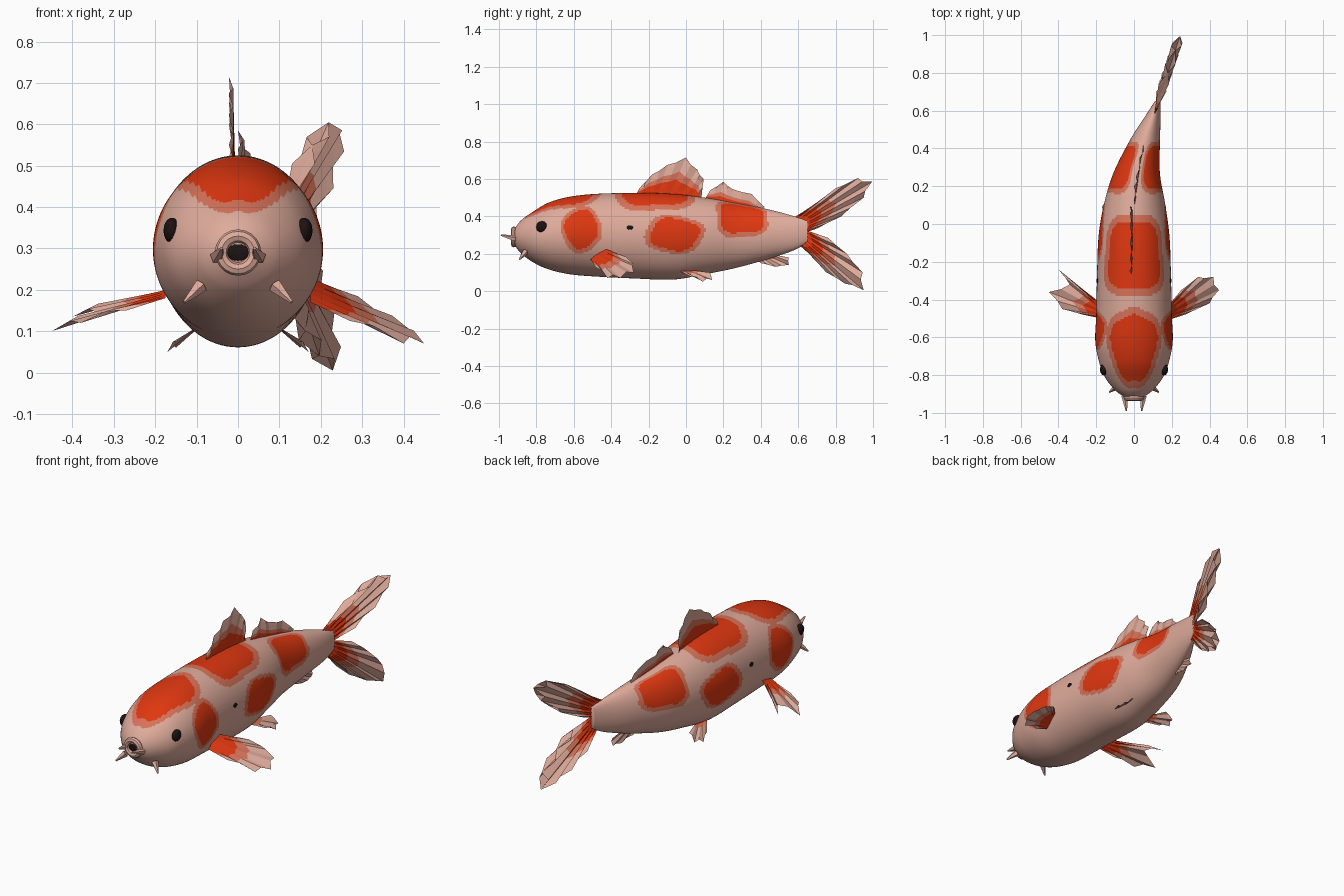
import bpy, bmesh, math
from mathutils import Vector

cube = bpy.data.objects.get("Cube")
if cube:
    bpy.data.objects.remove(cube, do_unlink=True)


def material(name, rgb):
    m = bpy.data.materials.new(name)
    m.use_nodes = True
    m.diffuse_color = (*rgb, 1)
    m.node_tree.nodes["Principled BSDF"].inputs["Base Color"].default_value = (*rgb, 1)
    return m


PINK = material("pale pink", (0.74, 0.41, 0.33))
BLUSH = material("blush edge", (0.68, 0.17, 0.10))
ORANGE = material("orange", (0.74, 0.038, 0.005))
BLACK = material("black", (0.012, 0.006, 0.006))
SKIN = (PINK, BLUSH, ORANGE)


def finish(name, bm, mats, smooth=False):
    bmesh.ops.recalc_face_normals(bm, faces=bm.faces)
    mesh = bpy.data.meshes.new(name)
    bm.to_mesh(mesh)
    bm.free()
    for m in mats:
        mesh.materials.append(m)
    mesh.polygons.foreach_set("use_smooth", [smooth] * len(mesh.polygons))
    obj = bpy.data.objects.new(name, mesh)
    bpy.context.collection.objects.link(obj)
    return obj


# Body stations: y, centre x, half width, bottom z, top z
STATIONS = [
    (-0.92, 0, 0.045, 0.25, 0.33), (-0.88, 0, 0.10, 0.20, 0.38),
    (-0.81, 0, 0.155, 0.15, 0.43), (-0.73, 0, 0.185, 0.115, 0.475),
    (-0.62, 0, 0.205, 0.09, 0.505), (-0.48, 0, 0.20, 0.078, 0.52),
    (-0.28, 0, 0.196, 0.068, 0.525), (-0.07, 0, 0.188, 0.062, 0.52),
    (0.10, 0.003, 0.163, 0.09, 0.50), (0.27, 0.014, 0.123, 0.125, 0.47),
    (0.45, 0.06, 0.078, 0.175, 0.435), (0.58, 0.103, 0.038, 0.22, 0.40),
    (0.65, 0.125, 0.015, 0.26, 0.38),
]


def station(t):
    """Smooth curve through the stations; t runs from 0 to 1."""
    s = t * (len(STATIONS) - 1)
    i = min(int(s), len(STATIONS) - 2)
    f = s - i
    p = [STATIONS[min(max(i + k, 0), len(STATIONS) - 1)] for k in (-1, 0, 1, 2)]
    return [0.5 * (2 * b + (c - a) * f + (2 * a - 5 * b + 4 * c - d) * f ** 2
                   + (3 * b - a - 3 * c + d) * f ** 3) for a, b, c, d in zip(*p)]


# Patches: y, degrees from the top of the back, y radius, degree radius
PATCHES = [(-0.65, 0, 0.185, 38), (-0.17, 0, 0.195, 48), (-0.56, 80, 0.09, 30),
           (-0.06, 87, 0.135, 23), (0.30, 52, 0.125, 37)]


def patch_index(y, deg):
    nearest = 9
    for n, (py, pd, ry, rd) in enumerate(PATCHES):
        u, v = (y - py) / ry, (deg - pd) / rd
        wobble = 0.07 * math.sin(4 * math.atan2(v, u) + n * 2)
        nearest = min(nearest, (abs(u) ** 2.4 + abs(v) ** 2.4) ** 0.417 + wobble)
    return 2 if nearest < 0.95 else 1 if nearest < 1.16 else 0


RINGS, SIDES = 200, 120
bm = bmesh.new()
rings = []
for r in range(RINGS + 1):
    y, cx, w, lo, hi = station(r / RINGS)
    ring = []
    for k in range(SIDES):
        a = 2 * math.pi * k / SIDES
        ring.append(bm.verts.new((cx + w * math.sin(a), y,
                                  (lo + hi) / 2 + (hi - lo) / 2 * math.cos(a))))
    rings.append(ring)
for r in range(RINGS):
    y = station((r + 0.5) / RINGS)[0]
    for k in range(SIDES):
        j = (k + 1) % SIDES
        f = bm.faces.new((rings[r][k], rings[r][j], rings[r + 1][j], rings[r + 1][k]))
        deg = 360 * (k + 0.5) / SIDES
        f.material_index = patch_index(y, min(deg, 360 - deg))
bm.faces.new(rings[0])
bm.faces.new(rings[-1])
finish("body", bm, SKIN, True)


def fin(name, root_a, root_b, rim, pleat, orange=0.4, notch=0.04):
    """Pleated fan from a root line to a notched rim, coloured root to tip."""
    root_a, root_b, pleat = Vector(root_a), Vector(root_b), Vector(pleat)
    rim = [Vector(p) for p in rim]
    tips = []
    for i, p in enumerate(rim):
        tips.append(p)
        if i + 1 < len(rim):
            tips.append((p + rim[i + 1]) / 2)
    levels = (0, orange / 2, orange, orange + 0.2, 0.85, 1)
    bm = bmesh.new()
    rays = []
    for i, tip in enumerate(tips):
        base = root_a.lerp(root_b, i / (len(tips) - 1))
        if i % 2:
            tip = tip.lerp(base, notch) + pleat
        rays.append([bm.verts.new(base.lerp(tip, s)) for s in levels])
    for a, b in zip(rays, rays[1:]):
        for s in range(len(levels) - 1):
            f = bm.faces.new((a[s], b[s], b[s + 1], a[s + 1]))
            f.material_index = 2 if levels[s + 1] <= orange else 1 if s == 2 else 0
    return finish(name, bm, SKIN)


def at_x(x, pairs):
    return [(x, y, z) for y, z in pairs]


def swept(pairs):
    """Tail points follow the bend of the body towards the left."""
    return [(0.12 + 0.33 * (y - 0.62), y, z) for y, z in pairs]


# Fins on the back
fin("dorsal_fin", (-0.01, -0.27, 0.51), (-0.005, 0.08, 0.49),
    at_x(-0.022, [(-0.25, 0.55), (-0.18, 0.625), (-0.1, 0.675), (0, 0.715),
                  (0.06, 0.65), (0.095, 0.60), (0.085, 0.52)]), (0.01, 0, 0), 0.45)
fin("rear_dorsal_fin", (0.005, 0.10, 0.49), (0.045, 0.40, 0.43),
    [(0, 0.13, 0.54), (0, 0.20, 0.585), (0.01, 0.25, 0.545),
     (0.03, 0.35, 0.52), (0.05, 0.42, 0.45)], (0.01, 0, 0), 0.3)

# Forked tail, each lobe a pair of leaves that meet along the rim
for leaf, spread in (("left", 0.025), ("right", -0.03)):
    fin(leaf + "_upper_tail_leaf", (0.105, 0.57, 0.39), (0.125, 0.63, 0.31),
        swept([(0.70, 0.47), (0.80, 0.55), (0.92, 0.605), (0.995, 0.585),
               (0.95, 0.50), (0.83, 0.40), (0.70, 0.335)]), (spread, 0, 0), 0.32)
    fin(leaf + "_lower_tail_leaf", (0.125, 0.63, 0.33), (0.115, 0.60, 0.25),
        swept([(0.76, 0.285), (0.86, 0.20), (0.945, 0.10), (0.95, 0.005),
               (0.85, 0.04), (0.75, 0.10), (0.66, 0.20)]), (spread, 0, 0), 0.35)

# Pectoral fins, the right one split more deeply
fin("left_pectoral_fin", (0.175, -0.44, 0.23), (0.175, -0.51, 0.17),
    [(0.25, -0.35, 0.195), (0.34, -0.28, 0.145), (0.42, -0.28, 0.10),
     (0.45, -0.35, 0.07), (0.40, -0.42, 0.07), (0.27, -0.48, 0.125)],
    (0, 0, 0.012), 0.4)
fin("right_pectoral_fin", (-0.175, -0.42, 0.20), (-0.175, -0.50, 0.18),
    [(-0.29, -0.33, 0.17), (-0.40, -0.24, 0.135), (-0.34, -0.32, 0.145),
     (-0.45, -0.36, 0.10), (-0.38, -0.45, 0.12), (-0.27, -0.48, 0.15)],
    (0, 0, 0.012), 0.35)


def dark_spot(name, size, centre):
    bm = bmesh.new()
    bmesh.ops.create_uvsphere(bm, u_segments=16, v_segments=10, radius=1)
    bmesh.ops.scale(bm, vec=size, verts=bm.verts)
    bmesh.ops.translate(bm, vec=centre, verts=bm.verts)
    finish(name, bm, [BLACK], True)


# Paired small parts
for side, name in ((1, "left"), (-1, "right")):
    fin(name + "_pelvic_fin", (side * 0.10, -0.04, 0.11), (side * 0.09, 0.05, 0.11),
        [(side * x, y, z) for x, y, z in (
            (0.15, 0.03, 0.075), (0.17, 0.09, 0.05), (0.15, 0.14, 0.06),
            (0.11, 0.13, 0.10))], (0, 0, 0.01), 0.1)
    dark_spot(name + "_eye", (0.02, 0.031, 0.031), (side * 0.16, -0.77, 0.343))
    dark_spot(name + "_flank_fleck", (0.004, 0.016, 0.012), (side * 0.194, -0.30, 0.34))
    # Barbels beside the mouth and under the chin
    for part, root, tip in (("upper", (0.05, -0.91, 0.28), (0.04, -0.99, 0.30)),
                            ("lower", (0.09, -0.86, 0.21), (0.13, -0.89, 0.17))):
        a, b = (Vector((side * p[0], p[1], p[2])) for p in (root, tip))
        bm = bmesh.new()
        bmesh.ops.create_cone(bm, cap_ends=True, segments=5, radius1=0.018,
                              radius2=0.004, depth=(b - a).length)
        turn = (b - a).to_track_quat("Z", "Y").to_matrix()
        bmesh.ops.rotate(bm, matrix=turn, verts=bm.verts)
        bmesh.ops.translate(bm, vec=(a + b) / 2, verts=bm.verts)
        finish(f"{name}_{part}_barbel", bm, [PINK])

fin("anal_fin", (0.04, 0.37, 0.175), (0.065, 0.47, 0.195),
    [(0.045, 0.40, 0.15), (0.06, 0.48, 0.13), (0.065, 0.55, 0.14),
     (0.07, 0.55, 0.18)], (0.01, 0, 0), 0.1)

# Rounded lips with a dark mouth opening
bpy.ops.mesh.primitive_torus_add(major_segments=20, minor_segments=8, major_radius=0.04,
                                 minor_radius=0.016, location=(0, -0.92, 0.29),
                                 rotation=(math.pi / 2, 0, 0))
lips = bpy.context.object
lips.name = "lips"
lips.data.materials.append(PINK)
bpy.ops.object.shade_smooth_by_angle()
dark_spot("mouth_opening", (0.028, 0.004, 0.02), (0, -0.922, 0.29))
